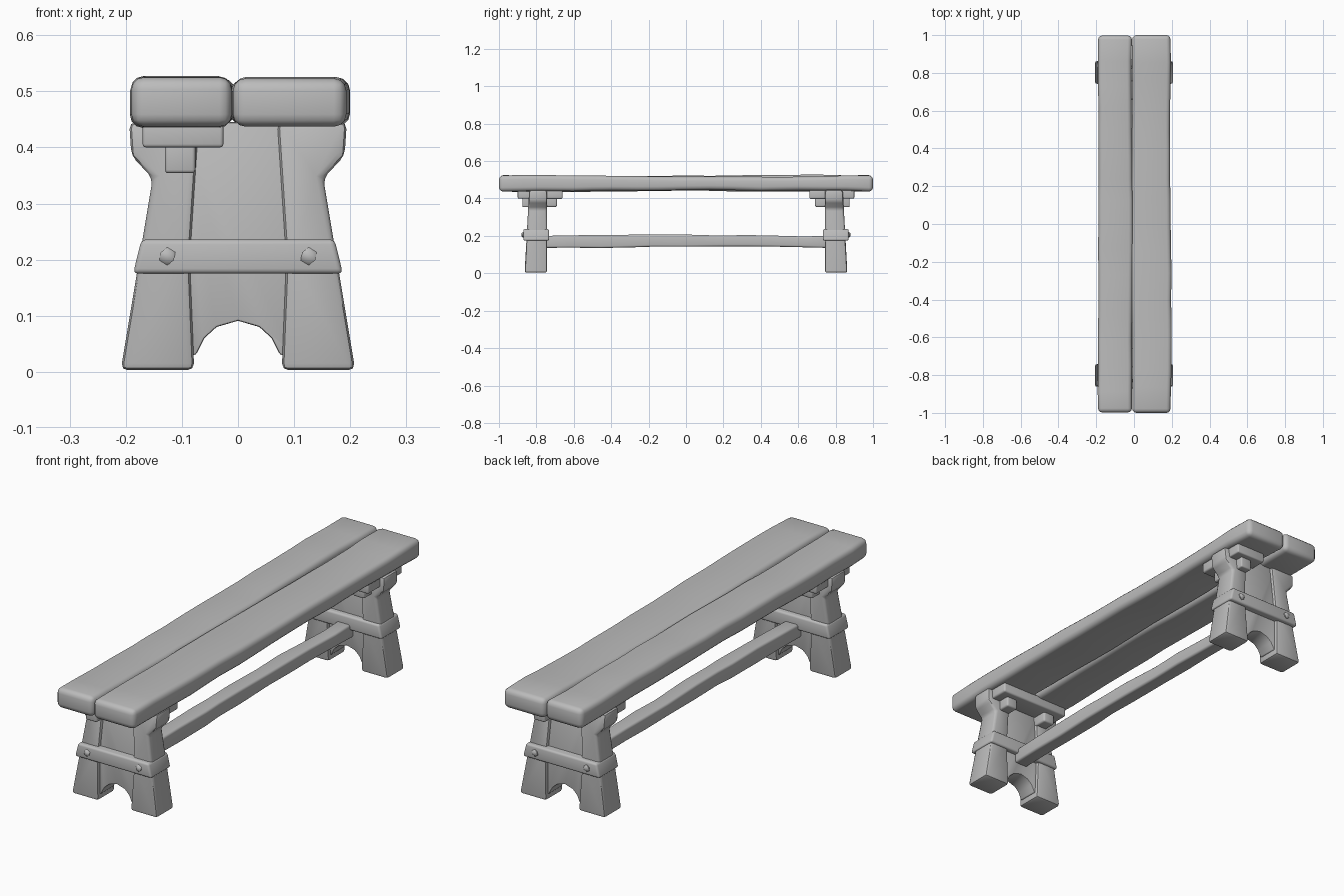
import bpy, bmesh, math, random
from mathutils import Vector

random.seed(4)
old = bpy.data.objects.get("Cube")
if old:
    bpy.data.objects.remove(old)

mat = bpy.data.materials.new("plain grey")
mat.use_nodes = True
GREY = (0.5, 0.5, 0.5, 1)
mat.diffuse_color = GREY
mat.node_tree.nodes["Principled BSDF"].inputs["Base Color"].default_value = GREY


def finish(name, bm, angle=40):
    bmesh.ops.recalc_face_normals(bm, faces=bm.faces)
    mesh = bpy.data.meshes.new(name)
    bm.to_mesh(mesh)
    bm.free()
    mesh.materials.append(mat)
    obj = bpy.data.objects.new(name, mesh)
    bpy.context.collection.objects.link(obj)
    bpy.ops.object.select_all(action='DESELECT')
    obj.select_set(True)
    bpy.context.view_layer.objects.active = obj
    bpy.ops.object.shade_smooth_by_angle(angle=math.radians(angle))
    return obj


def soften(bm, width, segments=2):
    """Round every hard edge."""
    bmesh.ops.recalc_face_normals(bm, faces=bm.faces)
    edges = [e for e in bm.edges if e.calc_face_angle(0) > 0.6]
    bmesh.ops.bevel(bm, geom=edges, offset=width, segments=segments,
                    profile=0.5, affect='EDGES', clamp_overlap=True)


def box(name, lo, hi, bevel, taper=1.0, cuts=0, wobble=0.0):
    """Rounded box; taper narrows the top in x, wobble roughens it along y."""
    bm = bmesh.new()
    bmesh.ops.create_cube(bm, size=1)
    lo, hi = Vector(lo), Vector(hi)
    mid, size = (lo + hi) / 2, hi - lo
    for v in bm.verts:
        if v.co.z > 0:
            v.co.x *= taper
        v.co = mid + v.co * size
    soften(bm, bevel, 3)
    for i in range(1, cuts):
        y = lo.y + size.y * (i + random.uniform(-.2, .2)) / cuts
        cut = bmesh.ops.bisect_plane(bm, geom=bm.verts[:] + bm.edges[:] + bm.faces[:],
                                     plane_co=(0, y, 0), plane_no=(0, 1, 0))
        ring = [g for g in cut['geom_cut'] if isinstance(g, bmesh.types.BMVert)]
        shift = [random.uniform(-wobble, wobble) for _ in range(4)]
        for v in ring:
            v.co.x += shift[0] if v.co.x < mid.x else shift[1]
            v.co.z += shift[2] if v.co.z < mid.z else shift[3]
    return finish(name, bm, 50)


def slab(name, outline, end, inset, bevel):
    """Upright slab cut from an x-z outline; the outer face leans inwards."""
    bm = bmesh.new()
    rings = []
    for inner in (False, True):
        ring = []
        for x, z in outline:
            y = 0.742 + inset if inner else 0.863 - 0.055 * z - inset
            ring.append(bm.verts.new((x, end * y, z)))
        rings.append(ring)
    bm.faces.new(rings[0])
    bm.faces.new(rings[1])
    n = len(outline)
    for i in range(n):
        j = (i + 1) % n
        bm.faces.new((rings[0][i], rings[0][j], rings[1][j], rings[1][i]))
    soften(bm, bevel)
    return finish(name, bm)


def span(end, a, b):
    """Sorted y range on one end of the bench."""
    return sorted((end * a, end * b))


# Seat planks
box("seat_plank_right", (-.19, -.998, .437), (-.011, .998, .525), .022, 1, 16, .003)
box("seat_plank_left", (-.009, -1, .437), (.193, 1, .523), .022, 1, 16, .003)

# Long stretcher between the legs
box("stretcher", (-.033, -.76, .136), (.033, .76, .2), .01, 1, 10, .004)

# Outlines of a leg post and of the arched panel between the posts
post = [(.078, .003), (.209, .003), (.152, .345), (.19, .385),
        (.194, .445), (.07, .445), (.086, .2)]
arch = [(-.075, .03), (-.06, .06), (-.038, .08), (0, .091),
        (.038, .08), (.06, .06), (.075, .03)]
panel = [(-.1, .03)] + arch + [(.1, .03), (.1, .445), (-.1, .445)]

for end, word in ((-1, "front"), (1, "back")):
    # Leg
    for side, hand in ((-1, "right"), (1, "left")):
        slab(f"{word}_{hand}_leg_post", [(side * x, z) for x, z in post],
             end, 0, .012)
    slab(f"{word}_leg_panel", panel, end, .014, .004)

    # Band wrapped around the leg, with nails
    y0, y1 = span(end, .732, .87)
    box(f"{word}_leg_band", (-.187, y0, .175), (.187, y1, .236), .009, .92)
    for x in (-.126, .126):
        bm = bmesh.new()
        bmesh.ops.create_icosphere(bm, subdivisions=1, radius=.016)
        for v in bm.verts:
            v.co = Vector((x, end * .87, .206)) + v.co * Vector((1, .7, 1))
        finish(f"{word}_nail", bm)

    # Inner support bar across the full width, with two blocks beneath
    y0, y1 = span(end, .66, .76)
    box(f"{word}_inner_support", (-.172, y0, .398), (.172, y1, .445), .008)
    y0, y1 = span(end, .69, .76)
    for x in (-.103, .103):
        box(f"{word}_inner_block", (x - .028, y0, .355), (x + .028, y1, .41), .008)

    # Short outer support on one side only, turned about at the other end
    x0, x1 = span(end, .026, .17)
    y0, y1 = span(end, .82, .9)
    box(f"{word}_outer_support", (x0, y0, .4), (x1, y1, .445), .006)
    x0, x1 = span(end, .076, .13)
    y0, y1 = span(end, .82, .875)
    box(f"{word}_outer_block", (x0, y0, .354), (x1, y1, .41), .006)
